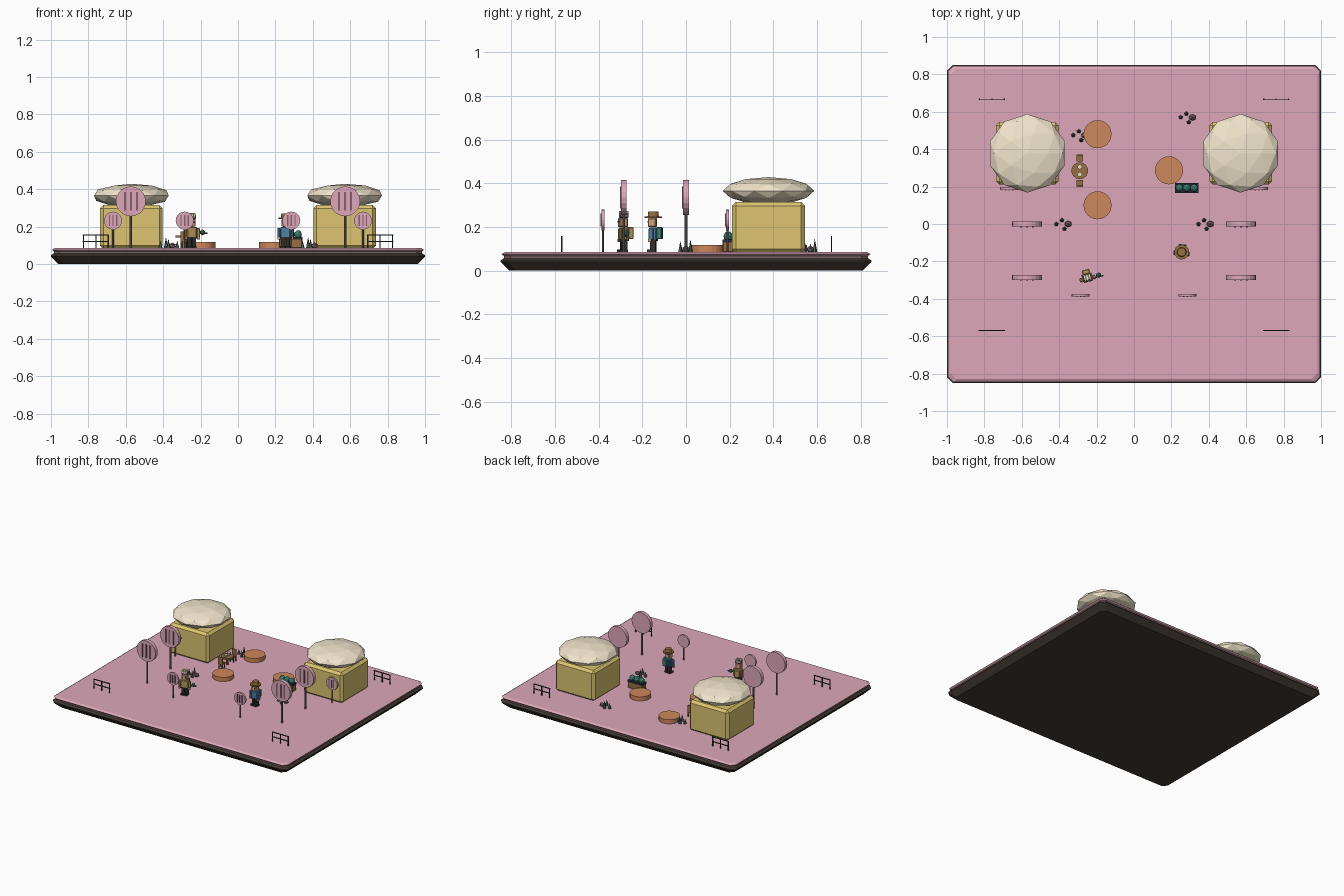
import bpy, bmesh, math
from mathutils import Matrix, Vector

if "Cube" in bpy.data.objects:
    bpy.data.objects.remove(bpy.data.objects["Cube"])

TOP = 0.085  # ground level on the slab


def mat(name, r, g, b):
    m = bpy.data.materials.new(name)
    m.diffuse_color = tuple((c / 255) ** 2.2 for c in (r, g, b)) + (1,)
    m.use_nodes = True
    m.node_tree.nodes["Principled BSDF"].inputs["Base Color"].default_value = m.diffuse_color
    return m


PINK = mat("pink", 220, 166, 184)
MAUVE = mat("mauve", 130, 98, 108)
DARK = mat("dark_earth", 68, 60, 54)
SLATE = mat("slate", 120, 98, 100)
YELLOW = mat("yellow", 220, 196, 112)
CREAM = mat("cream", 240, 228, 202)
ORANGE = mat("orange", 204, 134, 92)
STICK = mat("stick", 120, 112, 106)
IRON = mat("iron", 44, 50, 60)
WOOD = mat("wood", 150, 110, 70)
TEAL = mat("teal", 62, 124, 112)
LEAF = mat("leaf", 72, 92, 82)
BLUE = mat("blue", 78, 126, 160)
SKIN = mat("skin", 206, 160, 124)
TAN = mat("tan", 178, 146, 92)
CLOTH = mat("dark_cloth", 52, 48, 50)


def finish(bm, name, material, origin=(0, 0, 0), rot=0):
    me = bpy.data.meshes.new(name)
    bm.to_mesh(me)
    bm.free()
    me.materials.append(material)
    ob = bpy.data.objects.new(name, me)
    ob.location = origin
    ob.rotation_euler.z = rot
    bpy.context.collection.objects.link(ob)
    return ob


def box(name, c, s, m, bevel=0, **kw):
    bm = bmesh.new()
    bmesh.ops.create_cube(bm, size=1, matrix=Matrix.Translation(c) @ Matrix.Diagonal((*s, 1)))
    if bevel:
        bmesh.ops.bevel(bm, geom=bm.edges[:], offset=bevel, segments=1, affect='EDGES')
    return finish(bm, name, m, **kw)


def cyl(name, c, r1, r2, h, m, n=12, axis='Z', **kw):
    turn = Matrix.Rotation(math.pi / 2, 4, 'X') if axis == 'Y' else Matrix()
    bm = bmesh.new()
    bmesh.ops.create_cone(bm, cap_ends=True, segments=n, radius1=r1, radius2=r2, depth=h,
                          matrix=Matrix.Translation(c) @ turn)
    return finish(bm, name, m, **kw)


def ball(name, c, s, m, sub=2, **kw):
    bm = bmesh.new()
    bmesh.ops.create_icosphere(bm, subdivisions=sub, radius=1,
                               matrix=Matrix.Translation(c) @ Matrix.Diagonal((*s, 1)))
    return finish(bm, name, m, **kw)


def slab(name, rings, m):
    # stack of rectangular rings (half x, half y, z) with cut corners
    bm = bmesh.new()
    k, loops = 0.03, []
    for a, b, z in rings:
        pts = [(a - k, -b), (a, k - b), (a, b - k), (a - k, b),
               (k - a, b), (-a, b - k), (-a, k - b), (k - a, -b)]
        loops.append([bm.verts.new((x, y, z)) for x, y in pts])
    for lo, hi in zip(loops, loops[1:]):
        for i in range(8):
            j = (i + 1) % 8
            bm.faces.new((lo[i], lo[j], hi[j], hi[i]))
    bm.faces.new(loops[0][::-1])
    bm.faces.new(loops[-1])
    return finish(bm, name, m)


# Ground slab in three layers
slab("earth_base", [(0.96, 0.81, 0), (1.0, 0.85, 0.04), (1.0, 0.85, 0.047), (0.98, 0.83, 0.06)], DARK)
slab("middle_layer", [(0.985, 0.835, 0.05), (0.985, 0.835, 0.072)], SLATE)
slab("ground_top", [(0.985, 0.835, 0.068), (0.995, 0.845, 0.076), (0.98, 0.83, TOP)], PINK)


def lollipop(x, y, r, z, t):
    cyl("sign_stick", (x, y, (TOP + z) / 2), 0.07 * r + 0.001, 0.07 * r + 0.001, z - TOP, STICK, 8)
    cyl("sign_disc", (x, y, z), r, r, t, PINK, 20, 'Y')
    for i in (-1, 0, 1):
        box("sign_stripe", (x + i * r * 0.4, y - t / 2, z), (r * 0.14, 0.008, r * 1.25), MAUVE)


def fence(x, y):
    for i in (-1, 0, 1):
        box("fence_post", (x + i * 0.066, y, TOP + 0.037), (0.006, 0.006, 0.074), IRON)
    for z in (0.12, 0.156):
        box("fence_rail", (x, y, z), (0.142, 0.005, 0.006), IRON)


# Mirrored houses, signs and fences
for s in (-1, 1):
    box("house_walls", (s * 0.57, 0.378, 0.198), (0.335, 0.335, 0.235), YELLOW, 0.018)
    ball("house_roof", (s * 0.57, 0.378, 0.366), (0.21, 0.21, 0.063), CREAM)
    for y in (0, -0.285):
        lollipop(s * 0.573, y, 0.08, 0.335, 0.027)
    lollipop(s * 0.285, -0.38, 0.048, 0.232, 0.014)
    lollipop(s * 0.668, 0.19, 0.048, 0.232, 0.014)
    for y in (0.667, -0.57):
        fence(s * 0.76, y)

# Round platforms
for x, y in ((-0.195, 0.48), (-0.195, 0.1), (0.187, 0.287)):
    cyl("round_platform", (x, y, 0.1), 0.075, 0.075, 0.034, ORANGE, 24)

# Plant clusters
for x, y in ((-0.36, 0), (0.4, 0), (-0.27, 0.475), (0.305, 0.57)):
    for dx, dy, h in ((-0.055, 0, 0.04), (-0.012, -0.026, 0.05), (-0.025, 0.02, 0.06)):
        cyl("spike_plant", (x + dx, y + dy, TOP + h / 2), 0.012, 0, h, LEAF, 5)
    ball("pebble", (x + 0.008, y, TOP + 0.012), (0.022, 0.018, 0.018), MAUVE, 1)

# Table with cups and two chairs
cyl("table_leg", (-0.29, 0.285, 0.112), 0.009, 0.009, 0.06, WOOD, 8)
cyl("table_top", (-0.29, 0.285, 0.147), 0.045, 0.045, 0.012, WOOD, 14)
for s in (-1, 1):
    cyl("cup", (-0.29, 0.285 + s * 0.02, 0.162), 0.011, 0.013, 0.018, CREAM, 8)
    cy = 0.285 + s * 0.068
    box("chair_seat", (-0.29, cy, 0.123), (0.036, 0.036, 0.01), WOOD)
    box("chair_back", (-0.29, cy + s * 0.015, 0.15), (0.036, 0.007, 0.05), WOOD)
    for lx in (-1, 1):
        for ly in (-1, 1):
            box("chair_leg", (-0.29 + lx * 0.014, cy + ly * 0.014, 0.102), (0.006, 0.006, 0.036), WOOD)

# Produce crate
box("crate", (0.282, 0.193, 0.112), (0.125, 0.05, 0.055), WOOD, 0.004)
box("crate_lining", (0.282, 0.193, 0.137), (0.128, 0.053, 0.014), IRON)
for i in (-1, 0, 1):
    ball("produce", (0.282 + i * 0.039, 0.193, 0.157), (0.021, 0.021, 0.024), TEAL)


def figure(x, y, rot, coat, sleeve, pack, hat, striped):
    kw = dict(origin=(x, y, TOP), rot=rot)
    for s in (-1, 1):
        box("leg", (s * 0.013, 0, 0.031), (0.02, 0.024, 0.05), CLOTH, **kw)
        box("shoe", (s * 0.013, -0.006, 0.006), (0.022, 0.038, 0.012), CLOTH, **kw)
        box("arm", (s * 0.036, -0.006, 0.082), (0.015, 0.022, 0.052), sleeve, 0.003, **kw)
        box("hand", (s * 0.036, -0.012, 0.053), (0.013, 0.015, 0.013), SKIN, **kw)
    box("torso", (0, 0, 0.083), (0.055, 0.036, 0.062), coat, 0.005, **kw)
    box("belt", (0, 0, 0.056), (0.055, 0.037, 0.008), CLOTH, **kw)
    box("backpack", (0, 0.029, 0.087), (0.042, 0.026, 0.055), pack, 0.004, **kw)
    box("head", (0, -0.004, 0.136), (0.04, 0.038, 0.042), SKIN, 0.004, **kw)
    for s in (-1, 1):
        box("eye", (s * 0.01, -0.024, 0.139), (0.006, 0.004, 0.007), CLOTH, **kw)
    if striped:
        box("cap", (0, 0, 0.168), (0.046, 0.034, 0.024), hat, 0.004, **kw)
        for i in (-1, 0, 1):
            box("cap_stripe", (i * 0.015, 0, 0.178), (0.008, 0.036, 0.02), CREAM, **kw)
        box("rod", (0.062, -0.012, 0.08), (0.05, 0.007, 0.007), CLOTH, **kw)
        ball("rod_tip", (0.062, -0.004, 0.084), (0.016, 0.016, 0.016), TEAL, 1, **kw)
    else:
        cyl("hat_brim", (0, 0, 0.16), 0.04, 0.04, 0.007, hat, 12, **kw)
        cyl("hat_crown", (0, 0, 0.174), 0.026, 0.023, 0.024, hat, 12, **kw)


# Two figures
figure(-0.25, -0.285, 0.25, TAN, TAN, TAN, STICK, True)
figure(0.255, -0.15, -0.12, BLUE, BLUE, TEAL, WOOD, False)
